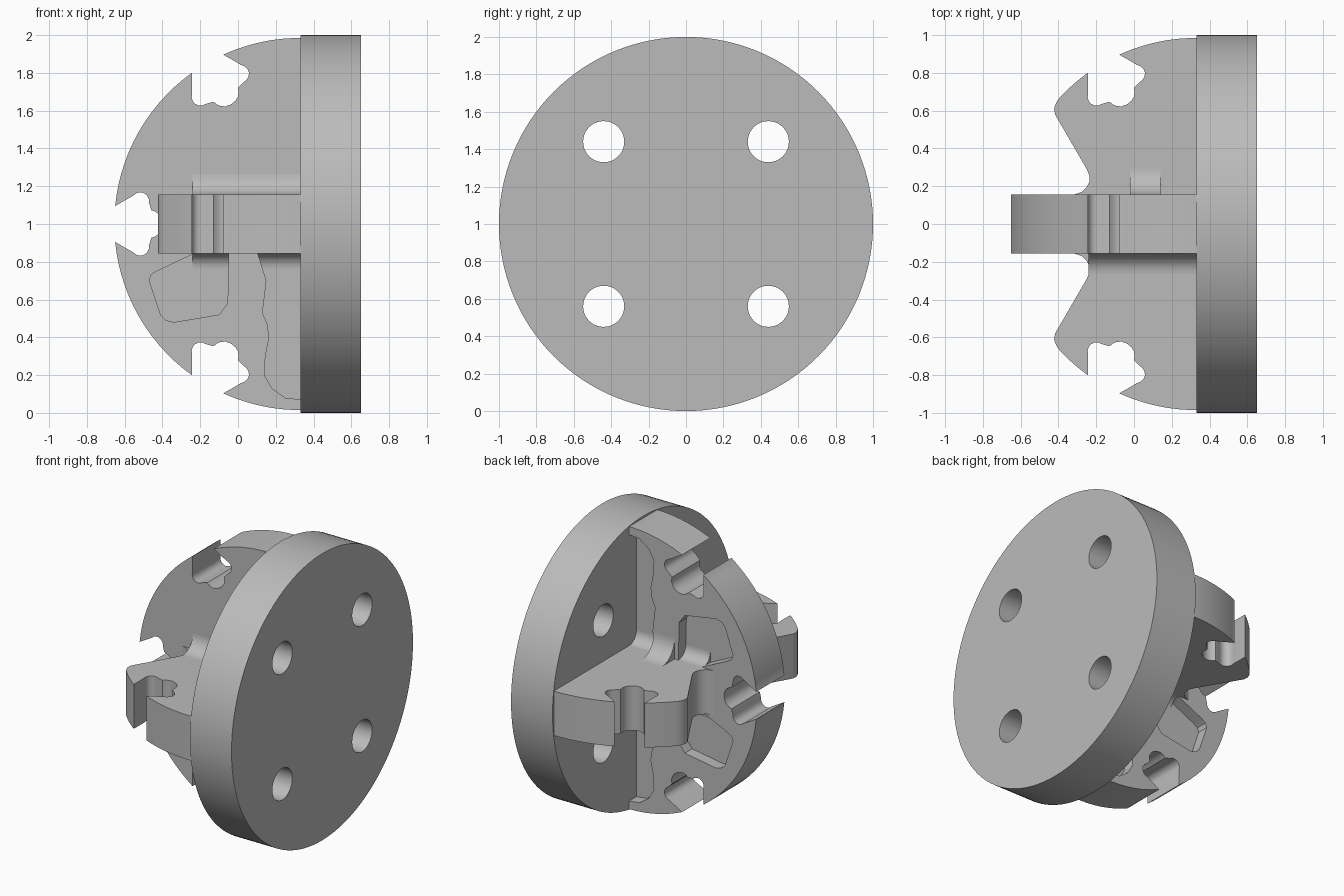
import bpy, bmesh, math
from mathutils import Vector

if "Cube" in bpy.data.objects:
    bpy.data.objects.remove(bpy.data.objects["Cube"])

BACK = 0.33      # plane where the plates meet the disc
RADIUS = 0.985   # dome radius of the plates
HALF = 0.155     # half the plate thickness
DEPTH = 0.08     # pocket depth

grey = bpy.data.materials.new("plain_grey")
grey.use_nodes = True
grey.diffuse_color = (0.5, 0.5, 0.5, 1)
grey.node_tree.nodes["Principled BSDF"].inputs["Base Color"].default_value = (0.5, 0.5, 0.5, 1)


def prism(name, outline, place, low, high):
    """Extrude a flat outline; place(a, b, h) maps it into space."""
    bm = bmesh.new()
    rings = [[bm.verts.new(place(a, b, h)) for a, b in outline] for h in (low, high)]
    n = len(outline)
    for ring in rings:
        bm.faces.new(ring)
    for i in range(n):
        j = (i + 1) % n
        bm.faces.new((rings[0][i], rings[0][j], rings[1][j], rings[1][i]))
    bmesh.ops.recalc_face_normals(bm, faces=bm.faces)
    mesh = bpy.data.meshes.new(name)
    bm.to_mesh(mesh)
    bm.free()
    mesh.materials.append(grey)
    obj = bpy.data.objects.new(name, mesh)
    bpy.context.collection.objects.link(obj)
    return obj


def cut(obj, cutters):
    """Subtract the cutters, bake the result and remove them."""
    for c in cutters:
        mod = obj.modifiers.new("cut", 'BOOLEAN')
        mod.object, mod.operation, mod.solver = c, 'DIFFERENCE', 'EXACT'
    graph = bpy.context.evaluated_depsgraph_get()
    mesh = bpy.data.meshes.new_from_object(obj.evaluated_get(graph))
    obj.modifiers.clear()
    obj.data = mesh
    for c in cutters:
        bpy.data.objects.remove(c)


def smooth(obj):
    bpy.ops.object.select_all(action='DESELECT')
    obj.select_set(True)
    bpy.context.view_layer.objects.active = obj
    bpy.ops.object.shade_smooth_by_angle(angle=math.radians(32))


def arc(cx, cy, r, start, end, steps):
    angles = [math.radians(start + (end - start) * i / steps) for i in range(steps + 1)]
    return [(cx + r * math.cos(a), cy + r * math.sin(a)) for a in angles]


def upright(a, b, h):
    return Vector((a, h, 1 + b))


def level(a, b, h):
    return Vector((a, b, 1 + h))


def facing_x(a, b, h):
    return Vector((h, a, 1 + b))


# Lobed dovetail slot: half outline as (distance along axis, half width)
SLOT = [(0.981, 0.095), (0.885, 0.15), (0.87, 0.162), (0.85, 0.168), (0.83, 0.165),
        (0.812, 0.152), (0.802, 0.132), (0.80, 0.11), (0.79, 0.074), (0.768, 0.066),
        (0.75, 0.052), (0.737, 0.03)]


def slot(angle):
    a = math.radians(angle)
    half = SLOT + [(0.732, 0)]
    full = half + [(s, -t) for s, t in reversed(SLOT)]
    return [(BACK + s * math.cos(a) + t * math.sin(a),
             s * math.sin(a) - t * math.cos(a)) for s, t in full]


def rim(start, end):
    return arc(BACK, 0, RADIUS, start, end, 14)


EDGE = 5.6  # half the slot mouth in degrees

# Vertical plate with three slots
outline = [(BACK + 0.02, RADIUS)] + rim(90, 120 - EDGE)
for angle in (120, 180, 240):
    outline += slot(angle)
    outline += rim(angle + EDGE, min(angle + 60 - EDGE, 270))
outline.append((BACK + 0.02, -RADIUS))
vertical_plate = prism("vertical_plate", outline, upright, -HALF, HALF)

# Pockets beside the slot ribs of the vertical plate
BASE_POCKET = [(0.34, 0.93), (0.25, 0.92), (0.18, 0.87), (0.14, 0.8), (0.145, 0.7), (0.165, 0.6),
               (0.155, 0.53), (0.13, 0.47), (0.15, 0.3), (0.1, 0.14), (0.34, 0.14)]
TIP_POCKET = [(-0.05, 0.14), (-0.055, 0.42), (-0.1, 0.48), (-0.34, 0.52), (-0.38, 0.51),
              (-0.41, 0.48), (-0.47, 0.3), (-0.46, 0.27), (-0.43, 0.25), (-0.24, 0.16), (-0.24, 0.14)]
cutters = []
for side, up in ((1, 1), (1, -1), (-1, -1)):
    for shape in (BASE_POCKET, TIP_POCKET):
        cutters.append(prism("pocket_cutter", [(a, b * up) for a, b in shape], upright,
                             side * (HALF - DEPTH), side * 0.3))
cut(vertical_plate, cutters)

# Level plate with two arms, each with one slot and a slanted inner end
half = [(BACK + 0.02, RADIUS)] + rim(90, 120 - EDGE) + slot(120) + rim(120 + EDGE, 138)
half += [(-0.415, 0.635), (-0.423, 0.61), (-0.418, 0.58), (-0.25, 0.29), (-0.236, 0.255),
         (-0.236, 0.225), (-0.25, 0.195), (-0.275, 0.17), (-0.32, HALF)]
outline = half + [(a, -b) for a, b in reversed(half)]
level_plate = prism("level_plate", outline, level, -HALF, HALF)

# Concave fillets where the plates cross


def fillet(name, side, up, base, r, x0, x1):
    shape = [(base - 0.02, HALF - 0.02), (base + r, HALF - 0.02)]
    shape += arc(base + r, HALF + r, r, 270, 180, 10) + [(base - 0.02, HALF + r)]
    return prism(name, [(a * side, b * up) for a, b in shape], facing_x, x0, x1)


parts = [vertical_plate, level_plate]
parts.append(fillet("front_upper_fillet", -1, 1, HALF, 0.11, -0.24, BACK))
for side, up, name in ((1, 1, "back_upper"), (1, -1, "back_lower"), (-1, -1, "front_lower")):
    parts.append(fillet(name + "_fillet", side, up, HALF - DEPTH, DEPTH, -0.24, BACK))
parts.append(fillet("back_upper_gusset", 1, 1, HALF, 0.14, -0.02, 0.14))

# Mounting disc with four through holes
disc = prism("mounting_disc", arc(0, 0, 1, 0, 360, 128)[:-1], facing_x, BACK, 0.65)
holes = [prism("hole_cutter", arc(a, b, 0.11, 0, 360, 40)[:-1], facing_x, 0.2, 0.8)
         for a in (-0.44, 0.44) for b in (-0.44, 0.44)]
cut(disc, holes)
parts.append(disc)

for part in parts:
    smooth(part)
